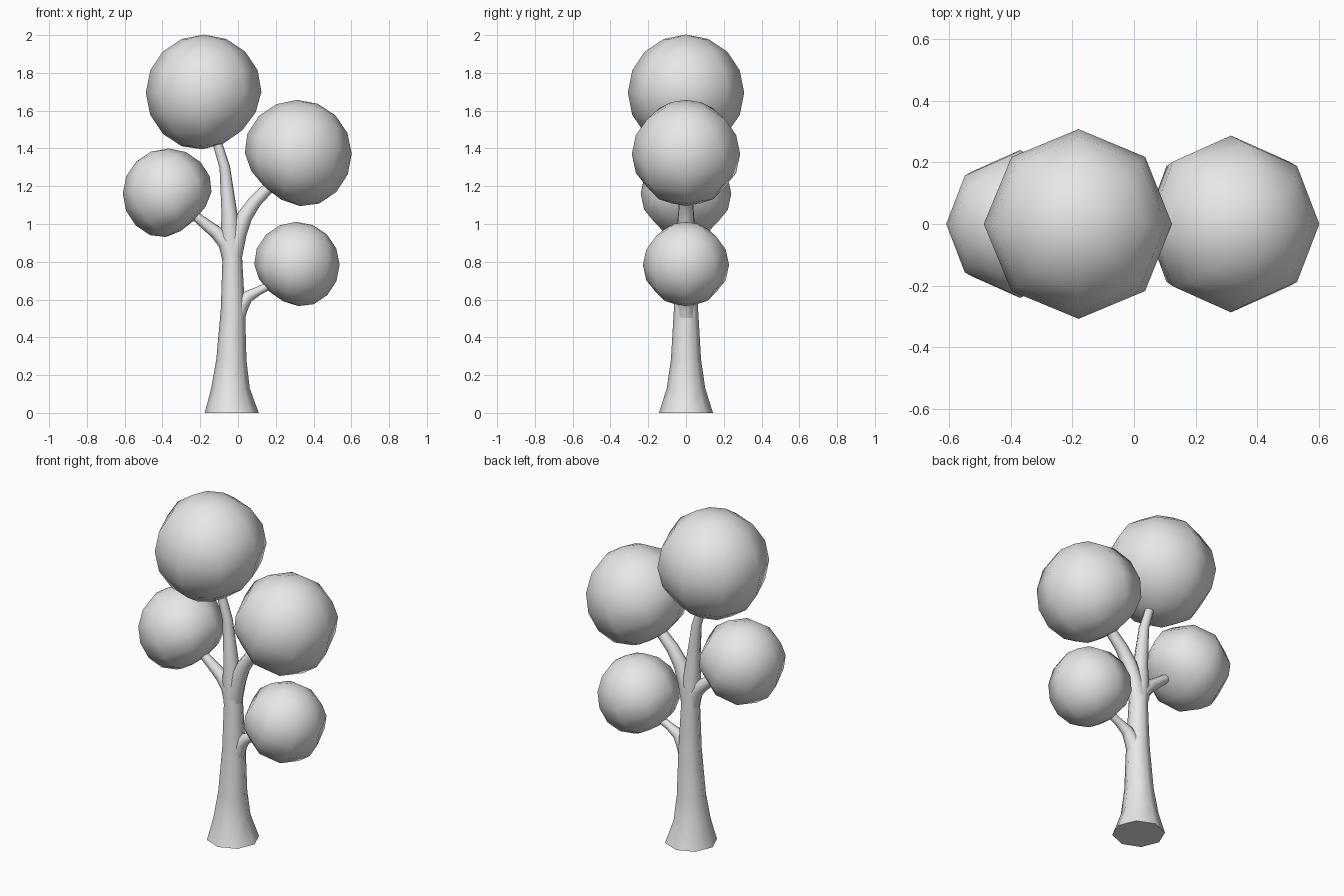
import bpy
import bmesh
from math import cos, sin, pi, radians
from mathutils import Vector, Matrix

cube = bpy.data.objects.get("Cube")
if cube:
    bpy.data.objects.remove(cube, do_unlink=True)

# One plain colour for the whole tree
grey = bpy.data.materials.new("light_grey")
grey.use_nodes = True
grey.diffuse_color = (0.8, 0.8, 0.8, 1)
grey.node_tree.nodes["Principled BSDF"].inputs["Base Color"].default_value = grey.diffuse_color

SIDES = 8


def finish(name, bm, sharp_angle):
    bmesh.ops.recalc_face_normals(bm, faces=bm.faces[:])
    mesh = bpy.data.meshes.new(name)
    bm.to_mesh(mesh)
    bm.free()
    mesh.materials.append(grey)
    obj = bpy.data.objects.new(name, mesh)
    bpy.context.collection.objects.link(obj)
    bpy.ops.object.select_all(action="DESELECT")
    obj.select_set(True)
    bpy.context.view_layer.objects.active = obj
    bpy.ops.object.shade_smooth_by_angle(angle=radians(sharp_angle))
    return obj


def limb(name, stations, upright_start=False):
    """Tapered tube in the x-z plane; each station is (x, z, radius)."""
    bm = bmesh.new()
    points = [Vector((x, 0, z)) for x, z, r in stations]
    rings = []
    for i, (x, z, r) in enumerate(stations):
        along = points[min(i + 1, len(points) - 1)] - points[max(i - 1, 0)]
        if upright_start and i == 0:
            along = Vector((0, 0, 1))
        along.normalize()
        across = Vector((along.z, 0, -along.x))
        depth = Vector((0, 1, 0))
        rings.append([
            bm.verts.new(points[i] + r * (across * cos(a) + depth * sin(a)))
            for a in (2 * pi * k / SIDES for k in range(SIDES))])
    for low, high in zip(rings, rings[1:]):
        for k in range(SIDES):
            n = (k + 1) % SIDES
            bm.faces.new((low[k], low[n], high[n], high[k]))
    bm.faces.new(rings[0][::-1])
    bm.faces.new(rings[-1])
    return finish(name, bm, 60)


def foliage(name, x, z, radius, tilt, flat_angle, flatness):
    """Coarse ball, tilted, with the side facing its branch pressed in."""
    bm = bmesh.new()
    bmesh.ops.create_uvsphere(bm, u_segments=SIDES, v_segments=SIDES, radius=radius)
    bmesh.ops.rotate(bm, verts=bm.verts, matrix=Matrix.Rotation(radians(tilt), 3, "Y"))
    a = radians(flat_angle)
    normal = Vector((cos(a), 0, sin(a)))
    for v in bm.verts:
        reach = max(0, v.co.dot(normal)) / radius
        v.co -= normal * radius * flatness * reach ** 3
    bmesh.ops.translate(bm, verts=bm.verts, vec=(x, 0, z))
    return finish(name, bm, 180)


# Flared trunk that carries on into the top branch
limb("trunk", [(-0.033, 0, 0.143), (-0.04, 0.13, 0.102), (-0.035, 0.28, 0.08),
               (-0.027, 0.55, 0.064), (-0.03, 0.8, 0.053), (-0.04, 0.95, 0.052),
               (-0.045, 1.05, 0.042), (-0.07, 1.3, 0.028), (-0.11, 1.43, 0.025),
               (-0.13, 1.5, 0.024)], upright_start=True)

# Side branches
limb("upper_left_branch", [(-0.03, 0.82, 0.05), (0, 0.95, 0.046), (0.035, 1.04, 0.041),
                           (0.09, 1.12, 0.035), (0.17, 1.2, 0.03), (0.24, 1.26, 0.026)])
limb("right_branch", [(-0.035, 0.8, 0.045), (-0.06, 0.9, 0.045), (-0.115, 0.955, 0.035),
                      (-0.21, 1.03, 0.026), (-0.27, 1.08, 0.024)])
limb("lower_left_branch", [(-0.02, 0.48, 0.05), (0.01, 0.56, 0.044), (0.05, 0.615, 0.032),
                           (0.11, 0.647, 0.023), (0.2, 0.69, 0.02)])

# Foliage balls
foliage("top_foliage", -0.18, 1.695, 0.308, 0, -50, 0.08)
foliage("upper_left_foliage", 0.315, 1.37, 0.287, 22, 228, 0.14)
foliage("right_foliage", -0.37, 1.16, 0.24, -22, -46, 0.18)
foliage("lower_left_foliage", 0.31, 0.783, 0.228, 22, 232, 0.12)
